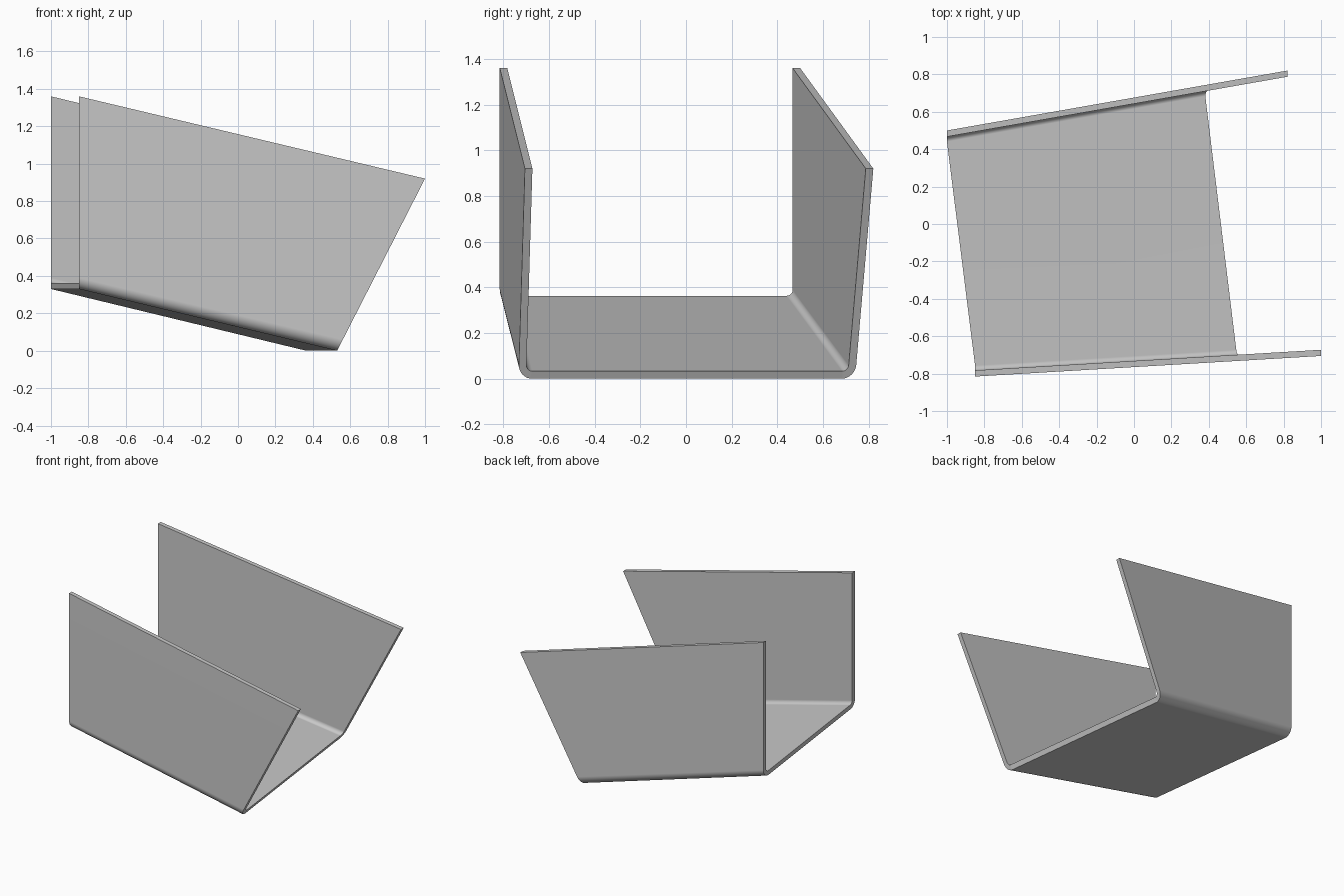
import bpy, bmesh, math

cube = bpy.data.objects.get("Cube")
if cube:
    bpy.data.objects.remove(cube, do_unlink=True)

THICK = 0.033
STEPS = 8

# Per side: outer wall line y = y0 + slope * x, left end x, right end x at floor and at top
SIDES = {
    "front": dict(y0=-0.765, slope=0.0595, left=-0.85, low=0.53, high=1.0, inward=1),
    "back": dict(y0=0.676, slope=0.176, left=-1.0, low=0.365, high=0.82, inward=-1),
}
# Floor and rim heights at the two ends
ENDS = {"left": (0.33, 1.36), "right": (0.0, 0.92)}


def place(side, end, inset, height):
    """Point at a given inset from the outer wall plane and height."""
    s = SIDES[side]
    if end == "left":
        x = s["left"]
    else:
        x = s["low"] + (s["high"] - s["low"]) * height / ENDS["right"][1]
    return (x, s["y0"] + s["slope"] * x + s["inward"] * inset, height)


def half_profile(side, end, skin):
    """Rim, then the rounded bend down to the floor, for the outer or inner skin."""
    floor, rim = ENDS[end]
    radius = 0.06
    r = radius - skin
    pts = [place(side, end, skin, rim)]
    for i in range(STEPS + 1):
        a = math.pi / 2 * i / STEPS
        pts.append(place(side, end, radius - r * math.cos(a),
                         floor + radius - r * math.sin(a)))
    return pts


def profile(end, skin):
    return half_profile("front", end, skin) + half_profile("back", end, skin)[::-1]


# Bent sheet tray: four matching strips joined into a closed shell
bm = bmesh.new()
strips = [[bm.verts.new(p) for p in profile(end, skin)]
          for end, skin in (("left", 0), ("right", 0), ("right", THICK), ("left", THICK))]
for k in range(4):
    a, b = strips[k], strips[(k + 1) % 4]
    for i in range(len(a) - 1):
        bm.faces.new((a[i], a[i + 1], b[i + 1], b[i]))
# Rim faces along the tops of both walls
for i in (0, -1):
    bm.faces.new([s[i] for s in strips])
bmesh.ops.recalc_face_normals(bm, faces=bm.faces)

mesh = bpy.data.meshes.new("bent_sheet_tray")
bm.to_mesh(mesh)
bm.free()
tray = bpy.data.objects.new("bent_sheet_tray", mesh)
bpy.context.collection.objects.link(tray)

# Plain grey sheet
grey = bpy.data.materials.new("light_grey")
grey.use_nodes = True
colour = (0.58, 0.58, 0.58, 1)
grey.diffuse_color = colour
grey.node_tree.nodes["Principled BSDF"].inputs["Base Color"].default_value = colour
mesh.materials.append(grey)

# Smooth bends, crisp cut edges, flat walls
bpy.ops.object.select_all(action="DESELECT")
tray.select_set(True)
bpy.context.view_layer.objects.active = tray
bpy.ops.object.shade_smooth_by_angle(angle=math.radians(35))
weighted = tray.modifiers.new("flat_walls", "WEIGHTED_NORMAL")
weighted.keep_sharp = True
